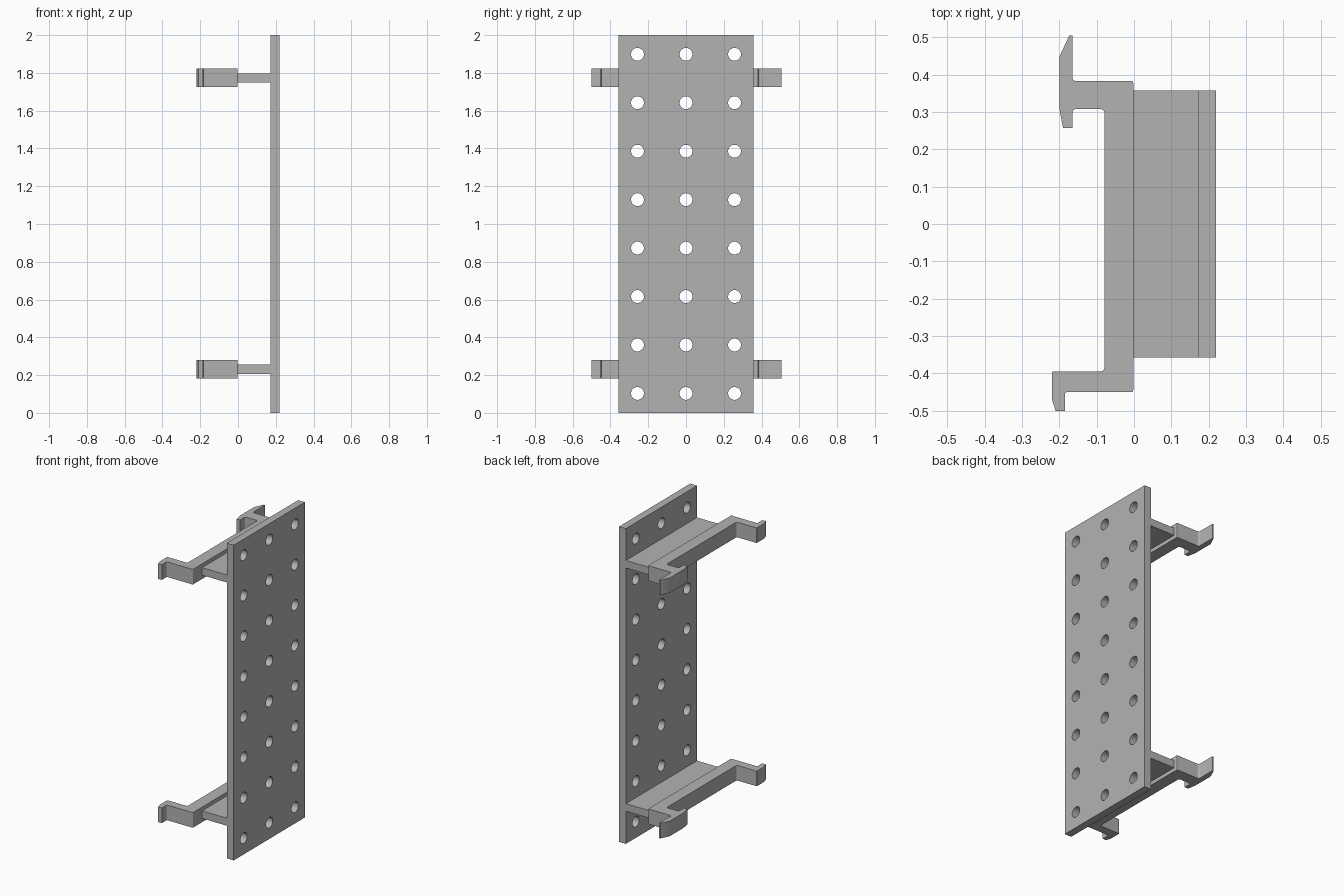
import bpy, bmesh, math
from mathutils import Matrix, Vector

cube = bpy.data.objects.get("Cube")
if cube:
    bpy.data.objects.remove(cube, do_unlink=True)

grey = bpy.data.materials.new("plain_grey")
grey.use_nodes = True
colour = (0.45, 0.45, 0.45, 1)
grey.diffuse_color = colour
grey.node_tree.nodes["Principled BSDF"].inputs["Base Color"].default_value = colour


def make_object(name, bm):
    bmesh.ops.recalc_face_normals(bm, faces=bm.faces[:])
    mesh = bpy.data.meshes.new(name)
    bm.to_mesh(mesh)
    bm.free()
    mesh.materials.append(grey)
    obj = bpy.data.objects.new(name, mesh)
    bpy.context.collection.objects.link(obj)
    return obj


def box(name, low, high):
    low, high = Vector(low), Vector(high)
    bm = bmesh.new()
    bmesh.ops.create_cube(bm, size=1, matrix=Matrix.Translation((low + high) / 2)
                          @ Matrix.Diagonal((high - low).to_4d()))
    return make_object(name, bm)


def rounded(profile, steps=5):
    """Replace each (x, y, radius) corner by a short curve."""
    out = []
    for i, (x, y, r) in enumerate(profile):
        p = Vector((x, y))
        if not r:
            out.append(p)
            continue
        before = Vector(profile[i - 1][:2])
        after = Vector(profile[(i + 1) % len(profile)][:2])
        a = p + (before - p).normalized() * r
        b = p + (after - p).normalized() * r
        for k in range(steps + 1):
            t = k / steps
            out.append(a * (1 - t) ** 2 + p * 2 * t * (1 - t) + b * t ** 2)
    return out


def extrude_profile(name, points, bottom, top):
    bm = bmesh.new()
    face = bm.faces.new([bm.verts.new((p.x, p.y, bottom)) for p in points])
    side = bmesh.ops.extrude_face_region(bm, geom=[face])
    verts = [v for v in side["geom"] if isinstance(v, bmesh.types.BMVert)]
    bmesh.ops.translate(bm, verts=verts, vec=(0, 0, top - bottom))
    return make_object(name, bm)


def smooth(obj):
    bpy.ops.object.select_all(action='DESELECT')
    obj.select_set(True)
    bpy.context.view_layer.objects.active = obj
    bpy.ops.object.shade_smooth_by_angle(angle=math.radians(30))


# Perforated mounting plate
plate = box("mounting_plate", (0.172, -0.357, 0), (0.22, 0.357, 2))
bm = bmesh.new()
for row in range(8):
    for column in (-1, 0, 1):
        place = Matrix.Translation((0.196, column * 0.257, 0.103 + row * 0.2565))
        bmesh.ops.create_cone(bm, cap_ends=True, segments=32, radius1=0.034,
                              radius2=0.034, depth=0.2,
                              matrix=place @ Matrix.Rotation(math.pi / 2, 4, 'Y'))
cutter = make_object("hole_cutter", bm)
cutter.hide_render = True
cut = plate.modifiers.new("holes", 'BOOLEAN')
cut.operation = 'DIFFERENCE'
cut.solver = 'EXACT'
cut.object = cutter
bpy.context.view_layer.update()
graph = bpy.context.evaluated_depsgraph_get()
drilled = bpy.data.meshes.new_from_object(plate.evaluated_get(graph))
plate.modifiers.clear()
plate.data = drilled
bpy.data.objects.remove(cutter, do_unlink=True)
smooth(plate)

# Rail clip outline: hooked arm at the back, short hook at the front
clip_outline = rounded([
    (-0.002, 0.383, 0.006), (-0.165, 0.383, 0.01), (-0.165, 0.505, 0),
    (-0.173, 0.505, 0), (-0.2, 0.447, 0), (-0.2, 0.31, 0),
    (-0.19, 0.257, 0), (-0.165, 0.257, 0), (-0.165, 0.308, 0.013),
    (-0.079, 0.308, 0.013), (-0.079, -0.395, 0.013), (-0.22, -0.395, 0.004),
    (-0.22, -0.468, 0), (-0.21, -0.5, 0), (-0.185, -0.5, 0),
    (-0.185, -0.45, 0.006), (-0.002, -0.45, 0.006),
])

# Two clips, each joined to the plate by a flat web
for level, z in (("lower", 0.231), ("upper", 1.774)):
    smooth(extrude_profile(level + "_rail_clip", clip_outline, z - 0.048, z + 0.048))
    box(level + "_web", (-0.003, -0.357, z - 0.024), (0.173, 0.357, z + 0.024))
